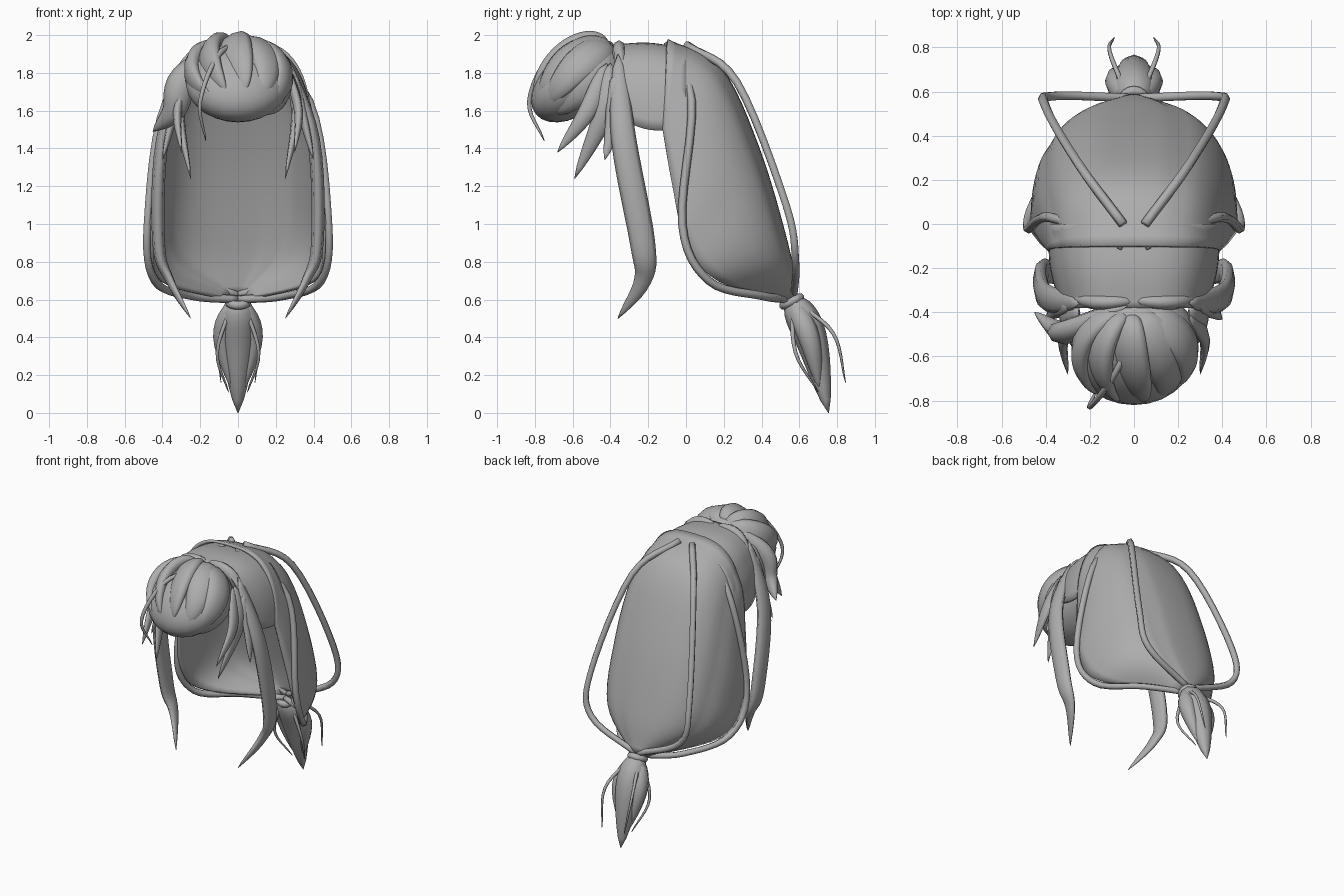
import bpy, bmesh
from math import sin, cos, pi
from mathutils import Vector, Matrix

default = bpy.data.objects.get("Cube")
if default:
    bpy.data.objects.remove(default, do_unlink=True)

grey = (.42, .42, .42, 1)
hair = bpy.data.materials.new("grey hair")
hair.use_nodes = True
hair.diffuse_color = grey
hair.node_tree.nodes["Principled BSDF"].inputs["Base Color"].default_value = grey

SIDEWAYS, BACKWARD = Vector((1, 0, 0)), Vector((0, 1, 0))


def smooth_path(points, steps=6):
    """Resample points with a spline that passes through each of them."""
    pts = [Vector(p) for p in points]
    pts = [pts[0] * 2 - pts[1]] + pts + [pts[-1] * 2 - pts[-2]]
    path = []
    for before, start, end, after in zip(pts, pts[1:], pts[2:], pts[3:]):
        leave, arrive = (end - before) / 2, (after - start) / 2
        for k in range(steps):
            t = k / steps
            ease = t * t * (3 - 2 * t)
            path.append(start.lerp(end, ease) + leave * t * (1 - t) ** 2
                        - arrive * t * t * (1 - t))
    return path + [pts[-2]]


def link_mesh(name, bm):
    """Turn a bmesh into a smooth grey object."""
    mesh = bpy.data.meshes.new(name)
    bm.to_mesh(mesh)
    bm.free()
    mesh.materials.append(hair)
    mesh.shade_smooth()
    ob = bpy.data.objects.new(name, mesh)
    bpy.context.collection.objects.link(ob)
    return ob


def loft(name, rings, closed):
    """Skin a list of point rings; closed rings are capped at both ends."""
    bm = bmesh.new()
    rows = [[bm.verts.new(p) for p in ring] for ring in rings]
    count = len(rows[0])
    for row, following in zip(rows, rows[1:]):
        for i in range(count if closed else count - 1):
            j = (i + 1) % count
            bm.faces.new((row[i], row[j], following[j], following[i]))
    if closed:
        bm.faces.new(rows[0])
        bm.faces.new(rows[-1])
    bmesh.ops.recalc_face_normals(bm, faces=bm.faces)
    return link_mesh(name, bm)


def leaf(t):
    """Lock width: narrow root, full middle, pointed tip."""
    return max(sin(pi * t ** .7), 0) ** .7


def tube(t):
    """Strand width: even all along."""
    return 1


def wisp(t):
    """Strand width: even, then pointed."""
    return (1 - t) ** .4


def lock(name, radius, points, taper=leaf, flat=.5, facing=SIDEWAYS, sides=8):
    """Strand along points, flattened in the facing direction."""
    path = smooth_path(points)
    last = len(path) - 1
    rings = []
    for i, centre in enumerate(path):
        tangent = (path[min(i + 1, last)] - path[max(i - 1, 0)]).normalized()
        across = tangent.cross(facing).normalized()
        normal = across.cross(tangent) * flat
        width = max(radius * taper(i / last), .002)
        angles = [2 * pi * k / sides for k in range(sides)]
        rings.append([centre + (across * cos(a) + normal * sin(a)) * width for a in angles])
    return loft(name, rings, closed=True)


def pair(name, radius, points, **options):
    """A strand on the left and its mirror image on the right."""
    lock("left_" + name, radius, points, **options)
    lock("right_" + name, radius, [(-x, y, z) for x, y, z in points], **options)


def arch_shell(name, arches, groove):
    """Thick sheet through arches given as (half width, edge y, edge z, apex y, apex z)."""
    rings = []
    for width, edge_y, edge_z, apex_y, apex_z in smooth_path(arches):
        ring = []
        for k in range(33):
            a = pi * k / 32
            across = abs(cos(a)) ** .65 * (1 if cos(a) > 0 else -1)
            lift = sin(a) ** .9
            dent = 1 - groove * max(0, cos(5 * a)) ** 8 * lift
            ring.append((width * across * dent,
                         edge_y + (apex_y - edge_y) * lift * dent,
                         edge_z + (apex_z - edge_z) * lift))
        rings.append(ring)
    shell = loft(name, rings, closed=False)
    solid = shell.modifiers.new("thickness", "SOLIDIFY")
    solid.thickness = .02
    solid.offset = 0


# Cap over the head
arch_shell("head_cap", [(.32, -.38, 1.57, -.38, 1.94), (.37, -.2, 1.5, -.2, 1.95),
                        (.38, 0, 1.5, 0, 1.92)], groove=.02)

# Back hair gathered down to the tie
arch_shell("back_hair", [(.38, -.12, 1.5, -.1, 1.97), (.43, -.07, 1.2, .18, 1.82),
                         (.46, 0, .9, .38, 1.4), (.4, .17, .7, .53, .9),
                         (.04, .55, .6, .58, .63)], groove=.03)

# Thin strands framing the back hair
pair("side_strand", .022, [(.05, -.1, 1.95), (.38, .03, 1.65), (.48, -.02, 1),
                           (.44, .12, .7), (.25, .4, .62), (0, .55, .6)],
     taper=tube, flat=1, sides=6)
pair("back_strand", .022, [(.05, 0, 1.95), (.25, .27, 1.75), (.4, .53, 1.1),
                           (.36, .58, .8), (0, .57, .62)],
     taper=tube, flat=1, facing=BACKWARD, sides=6)

# Long locks in front of the ears
pair("long_front_lock", .07, [(.25, -.36, 1.9), (.4, -.33, 1.45), (.42, -.23, .9),
                              (.36, -.23, .7), (.25, -.36, .5)])

# Short locks hanging under the fringe
pair("temple_lock", .06, [(.25, -.4, 1.85), (.31, -.43, 1.6), (.25, -.59, 1.24)])
pair("temple_wisp", .05, [(.25, -.42, 1.85), (.32, -.52, 1.6), (.3, -.68, 1.38)])
pair("ear_wisp", .05, [(.3, -.37, 1.8), (.35, -.38, 1.55), (.4, -.43, 1.34)])

# Puffed fringe: a tilted core wrapped by lobes that swirl from crown to brow
place = (Matrix.Translation((0, -.58, 1.76)) @ Matrix.Rotation(.7, 4, "X")
         @ Matrix.Diagonal((.28, .28, .17, 1)))
core = bmesh.new()
bmesh.ops.create_uvsphere(core, u_segments=24, v_segments=14, radius=1, matrix=place)
link_mesh("fringe_core", core)
for i in range(6):
    start = pi * i / 5
    arc = []
    for k in range(7):
        along = pi * (.05 + .13 * k)
        turn = start - .2 * along
        arc.append(place @ Vector((sin(along) * cos(turn), cos(along),
                                   sin(along) * sin(turn)) ) .lerp(Vector(), .1))
    outward = place.to_3x3() @ Vector((cos(start), 0, sin(start)))
    lock(f"fringe_lobe_{i}", .1, arc, facing=outward, sides=10)

# Pointed sweep and loose strand of the fringe
lock("fringe_sweep", .08, [(-.03, -.37, 1.95), (-.28, -.48, 1.77), (-.34, -.48, 1.6),
                           (-.45, -.4, 1.49)], flat=.7, facing=BACKWARD)
lock("fringe_loose_strand", .018, [(.04, -.43, 1.96), (-.1, -.7, 1.9), (-.2, -.83, 1.65),
                                   (-.17, -.75, 1.44)], taper=wisp, flat=1, sides=6)

# Crown ridges meeting at the parting
pair("crown_ridge", .05, [(0, -.35, 1.94), (.2, -.35, 1.88), (.36, -.28, 1.56)],
     flat=.7, facing=BACKWARD)

# Tie ring
bpy.ops.mesh.primitive_torus_add(location=(0, .56, .59), rotation=(.45, 0, 0),
                                 major_radius=.048, minor_radius=.024,
                                 major_segments=16, minor_segments=8)
tie = bpy.context.object
tie.name = "tie_ring"
tie.data.materials.append(hair)
tie.data.shade_smooth()

# Tail below the tie
lock("tail", .1, [(0, .55, .62), (0, .66, .4), (0, .755, 0)], flat=.9, facing=BACKWARD)
pair("tail_side", .06, [(.02, .56, .6), (.08, .65, .4), (.03, .71, .12)], flat=.9)
pair("tail_back_wisp", .013, [(.03, .58, .59), (.11, .78, .42), (.09, .845, .16)],
     taper=wisp, flat=1, sides=6)
pair("tail_front_wisp", .013, [(.03, .56, .58), (.11, .58, .32), (.05, .7, .11)],
     taper=wisp, flat=1, sides=6)
